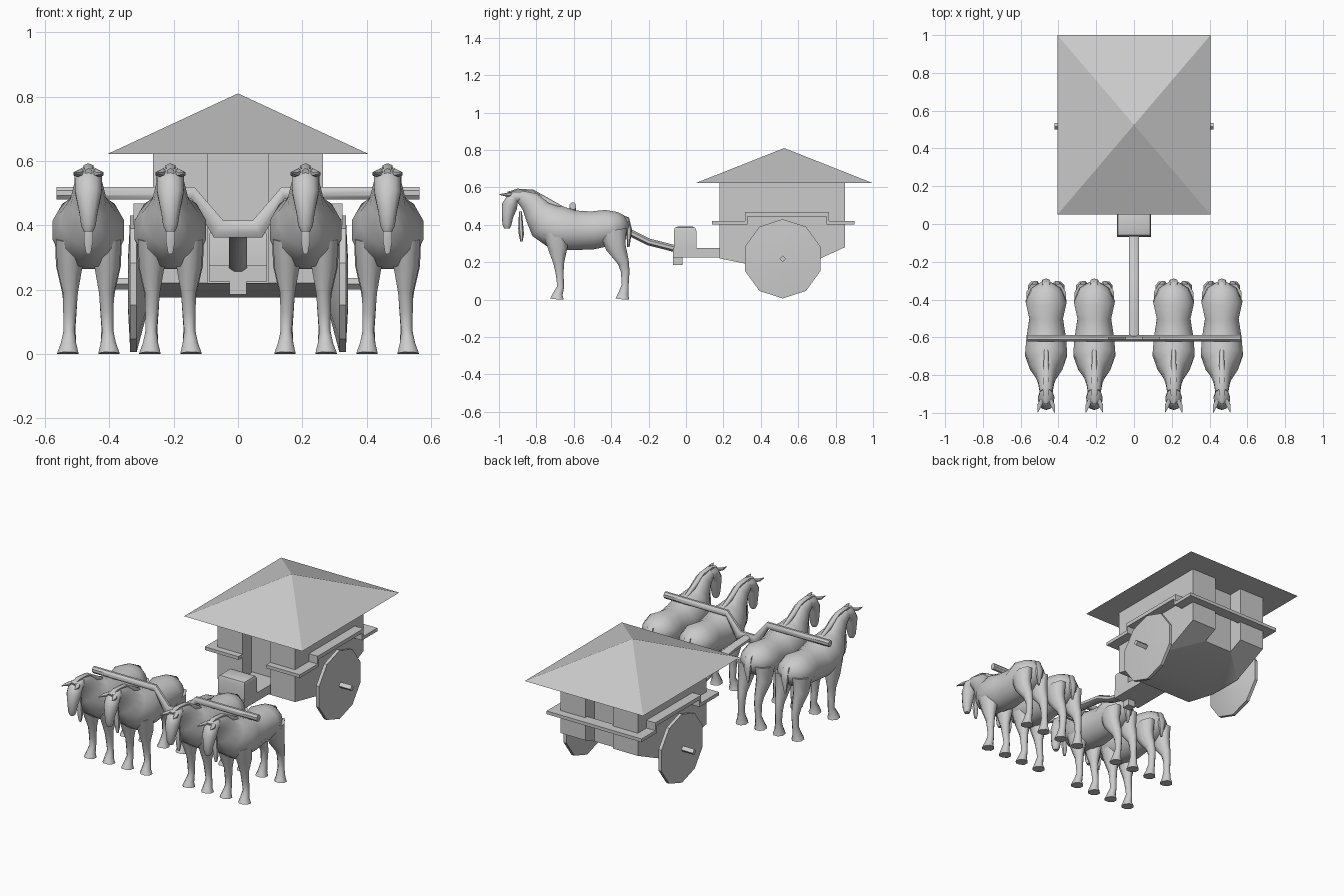
import bpy, bmesh, math
from mathutils import Vector

cube = bpy.data.objects.get("Cube")
if cube:
    bpy.data.objects.remove(cube)

grey = bpy.data.materials.new("plain_grey")
grey.use_nodes = True
grey.diffuse_color = (0.6, 0.6, 0.6, 1)
grey.node_tree.nodes["Principled BSDF"].inputs["Base Color"].default_value = (0.6, 0.6, 0.6, 1)

X, Y = Vector((1, 0, 0)), Vector((0, 1, 0))


def finish(bm, name, smooth=None):
    """Turn a bmesh into an object, smooth below the given angle."""
    bmesh.ops.recalc_face_normals(bm, faces=bm.faces)
    mesh = bpy.data.meshes.new(name)
    bm.to_mesh(mesh)
    bm.free()
    mesh.materials.append(grey)
    ob = bpy.data.objects.new(name, mesh)
    bpy.context.collection.objects.link(ob)
    if smooth:
        bpy.ops.object.select_all(action='DESELECT')
        ob.select_set(True)
        bpy.context.view_layer.objects.active = ob
        bpy.ops.object.shade_smooth_by_angle(angle=math.radians(smooth))
    return ob


def loft(bm, rings, side=X, n=10, flip=1):
    """Tube through rings (x, y, z, half width, half height)."""
    pts = [Vector((r[0] * flip, r[1], r[2])) for r in rings]
    loops = []
    for i, r in enumerate(rings):
        tangent = pts[min(i + 1, len(pts) - 1)] - pts[max(i - 1, 0)]
        up = side.cross(tangent).normalized()
        loop = []
        for k in range(n):
            a = math.tau * (k + 0.5) / n
            loop.append(bm.verts.new(pts[i] + side * r[3] * math.cos(a) + up * r[4] * math.sin(a)))
        loops.append(loop)
    for a, b in zip(loops, loops[1:]):
        for k in range(n):
            bm.faces.new((a[k], a[(k + 1) % n], b[(k + 1) % n], b[k]))
    bm.faces.new(loops[0])
    bm.faces.new(loops[-1])


def box(bm, x0, x1, y0, y1, z0, z1):
    made = bmesh.ops.create_cube(bm, size=1)["verts"]
    for v in made:
        v.co = Vector((x0 + (v.co.x + 0.5) * (x1 - x0), y0 + (v.co.y + 0.5) * (y1 - y0),
                       z0 + (v.co.z + 0.5) * (z1 - z0)))


def prism(bm, bottom, top):
    """Solid between two outlines with matching points."""
    a = [bm.verts.new(p) for p in bottom]
    b = [bm.verts.new(p) for p in top]
    for i in range(len(a)):
        j = (i + 1) % len(a)
        bm.faces.new((a[i], a[j], b[j], b[i]))
    bm.faces.new(a)
    bm.faces.new(b)


# Horse: torso and neck, head, mane, tail, tassel, ears, legs
bm = bmesh.new()
mid = lambda rows: [(0, *r) for r in rows]
loft(bm, mid([(-.315, .42, .03, .035), (-.345, .405, .08, .07), (-.41, .385, .112, .1),
              (-.5, .37, .092, .105), (-.6, .37, .108, .11), (-.69, .385, .115, .122),
              (-.755, .42, .088, .108), (-.795, .47, .058, .078), (-.835, .525, .044, .06),
              (-.89, .555, .035, .034)]), n=12)
loft(bm, mid([(-.87, .55, .03, .03), (-.92, .55, .045, .035), (-.943, .5, .043, .042),
              (-.955, .44, .03, .03), (-.957, .4, .024, .024), (-.957, .38, .015, .015)]))
loft(bm, mid([(-.95, .565, .012, .012), (-.9, .58, .018, .013), (-.82, .572, .018, .016),
              (-.75, .53, .016, .018), (-.66, .488, .012, .01)]), n=6)
loft(bm, mid([(-.35, .44, .015, .015), (-.318, .43, .022, .016), (-.304, .37, .024, .016),
              (-.308, .28, .006, .006)]), n=6)
loft(bm, mid([(-.885, .47, .008, .008), (-.883, .38, .016, .014), (-.88, .35, .016, .014),
              (-.88, .31, .008, .006)]), n=6)
front_leg = [(.06, -.7, .36, .045, .07), (.058, -.685, .27, .042, .055), (.056, -.68, .19, .025, .03),
             (.058, -.675, .13, .022, .022), (.06, -.67, .07, .019, .02),
             (.062, -.685, .03, .026, .028), (.064, -.69, 0, .036, .04)]
rear_leg = [(.06, -.39, .37, .048, .08), (.062, -.375, .28, .042, .058), (.058, -.335, .2, .027, .033),
            (.056, -.325, .15, .022, .025), (.058, -.325, .08, .019, .02),
            (.062, -.335, .03, .026, .03), (.064, -.34, 0, .036, .04)]
ear = [(.022, -.93, .565, .014, .012), (.035, -.96, .56, .014, .01), (.045, -.998, .562, .002, .002)]
for s in (1, -1):
    loft(bm, front_leg, flip=s, n=8)
    loft(bm, rear_leg, flip=s, n=8)
    loft(bm, ear, flip=s, n=6)
for v in bm.verts:
    v.co.z = max(v.co.z, 0)
horse = finish(bm, "horse_1", 60)
horse.location.x = -.465
for i, x in enumerate((-.21, .21, .465)):
    twin = bpy.data.objects.new("horse_%d" % (i + 2), horse.data)
    twin.location.x = x
    bpy.context.collection.objects.link(twin)

# Yoke bar and draw pole
bm = bmesh.new()
loft(bm, [(-.565, -.605, .5, .018, .021), (-.14, -.605, .5, .018, .021), (-.06, -.605, .388, .018, .033),
          (.06, -.605, .388, .018, .033), (.14, -.605, .5, .018, .021), (.565, -.605, .5, .018, .021)],
     side=Y, n=8)
finish(bm, "yoke", 40)
bm = bmesh.new()
loft(bm, mid([(-.05, .27, .03, .02), (-.2, .308, .03, .02), (-.3, .358, .03, .02),
              (-.45, .38, .03, .02), (-.61, .388, .03, .02)]), n=8)
finish(bm, "draw_pole", 40)

# Driver platform, pin and seat
bm = bmesh.new()
box(bm, -.09, .09, -.07, .3, .225, .277)
box(bm, -.026, .026, -.07, -.02, .185, .255)
finish(bm, "platform")
bm = bmesh.new()
box(bm, -.09, .09, -.065, .055, .277, .39)
top_edges = [e for e in bm.edges if all(v.co.z > .38 for v in e.verts)]
bmesh.ops.bevel(bm, geom=top_edges, offset=.02, segments=2, affect='EDGES', profile=.5)
finish(bm, "driver_seat", 40)

# Cabin with front and back recesses and a keel-shaped floor
W, D, F, B = .265, .095, .18, .85
half = [(D, F + .09), (D, F), (W, F), (W, .4), (W, .62), (W, B), (D, B), (D, B - .09)]
outline = half + [(-x, y) for x, y in reversed(half)]


def floor_z(y):
    if y < .4:
        return .22 - .045 * (y - F) / (.4 - F)
    return .175 if y <= .62 else .175 + .105 * (y - .62) / (B - .62)


bm = bmesh.new()
prism(bm, [(x, y, floor_z(y)) for x, y in outline], [(x, y, .622) for x, y in outline])
low = [f for f in bm.faces if len(f.verts) > 4]
bmesh.ops.triangulate(bm, faces=low)
finish(bm, "cabin", 30)

# Ledge around the cabin, raised over the wheels
bm = bmesh.new()
E, z0, z1 = .325, .4, .42
box(bm, -E, E, B - .02, .9, z0, z1)
for s in (1, -1):
    box(bm, *sorted((s * D, s * E)), .14, F + .02, z0, z1)
    side = sorted((s * (W - .01), s * E))
    box(bm, *side, F, .33, z0, z1)
    box(bm, *side, .75, B, z0, z1)
    box(bm, *side, .315, .33, z1, .45)
    box(bm, *side, .75, .765, z1, .45)
    box(bm, *side, .315, .765, .445, .468)
finish(bm, "ledge")

# Pyramid roof
bm = bmesh.new()
corners = [bm.verts.new((x, y, .622)) for x, y in ((-.405, .05), (.405, .05), (.405, 1), (-.405, 1))]
apex = bm.verts.new((0, .525, .81))
bm.faces.new(corners)
for i in range(4):
    bm.faces.new((corners[i], corners[(i + 1) % 4], apex))
finish(bm, "roof")

# Ten-sided wheels and axle
for s, name in ((1, "left_wheel"), (-1, "right_wheel")):
    bm = bmesh.new()
    rings = []
    for x, r in ((.28, .08), (.315, .212), (.335, .212), (.342, .08)):
        rings.append([(s * x, .517 + r * math.sin(math.tau * k / 10), .218 + r * math.cos(math.tau * k / 10))
                      for k in range(10)])
    for a, b in zip(rings, rings[1:]):
        prism(bm, a, b)
    bmesh.ops.remove_doubles(bm, verts=bm.verts, dist=.0001)
    inner = [f for f in bm.faces if len(f.verts) == 10 and .3 < abs(f.calc_center_median().x) < .338]
    bmesh.ops.delete(bm, geom=inner, context='FACES_ONLY')
    finish(bm, name, 35)
bm = bmesh.new()
r = .018
ring = [(r, 0), (0, r), (-r, 0), (0, -r)]
prism(bm, [(-.42, .517 + a, .218 + b) for a, b in ring], [(.42, .517 + a, .218 + b) for a, b in ring])
finish(bm, "axle")
